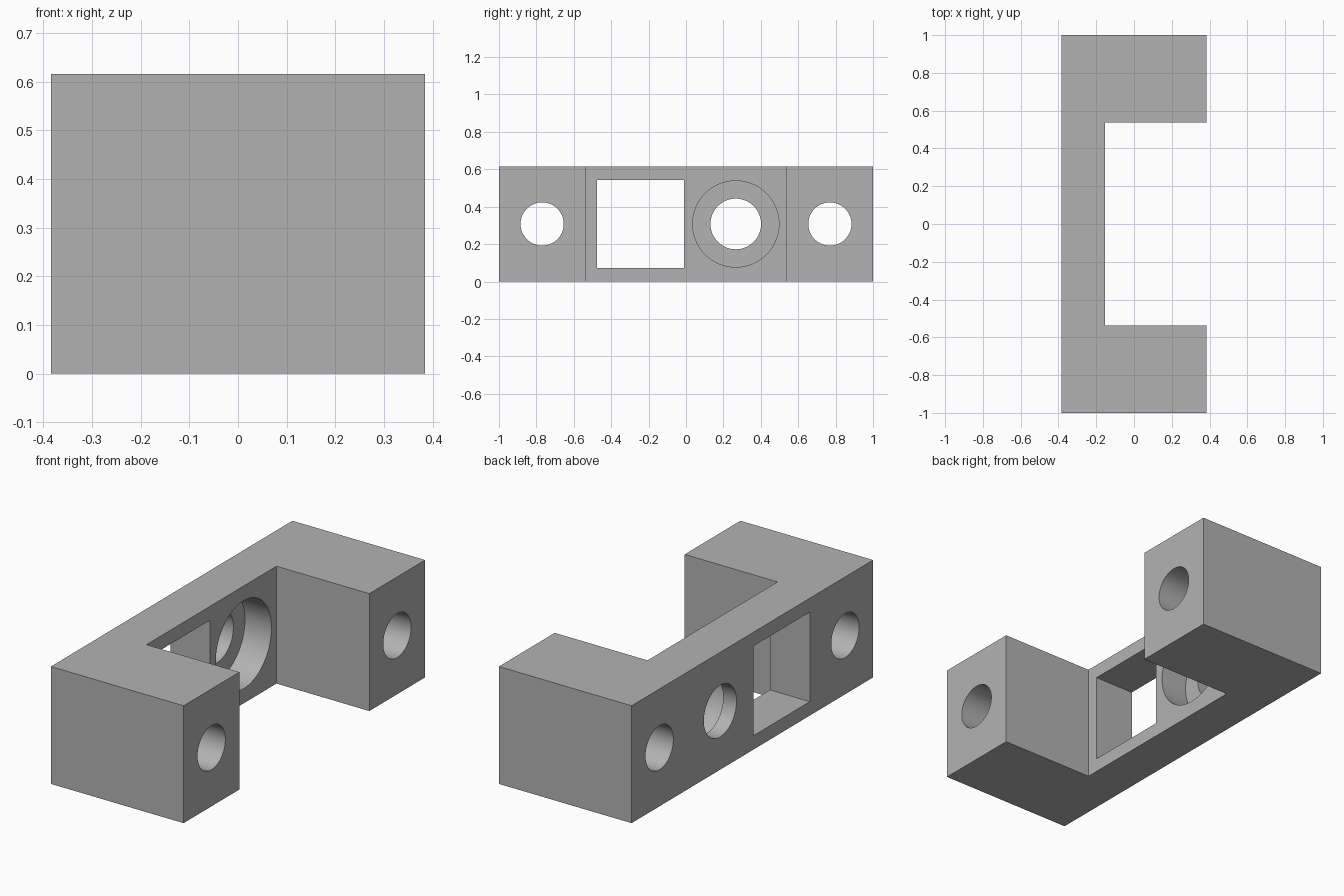
import bpy
import bmesh
import math
from mathutils import Matrix

if "Cube" in bpy.data.objects:
    bpy.data.objects.remove(bpy.data.objects["Cube"], do_unlink=True)

U = 1 / 13                      # one design unit; the bracket is 26 units long
HALF_W, HALF_L, HEIGHT = 5 * U, 13 * U, 8 * U
WALL_X = -HALF_W + 3 * U        # inner face of the thin wall
ARM_Y = 7 * U                   # inner face of the end blocks
MID_Z = HEIGHT / 2

grey = bpy.data.materials.new("plain grey")
grey.use_nodes = True
grey.diffuse_color = (0.45, 0.45, 0.45, 1)
grey.node_tree.nodes["Principled BSDF"].inputs["Base Color"].default_value = grey.diffuse_color


def finish(bm, name):
    mesh = bpy.data.meshes.new(name)
    bmesh.ops.recalc_face_normals(bm, faces=bm.faces)
    bm.to_mesh(mesh)
    bm.free()
    mesh.materials.append(grey)
    obj = bpy.data.objects.new(name, mesh)
    bpy.context.collection.objects.link(obj)
    return obj


def cylinder_cutter(name, y, radius, x0, x1):
    bm = bmesh.new()
    place = Matrix.Translation(((x0 + x1) / 2, y, MID_Z)) @ Matrix.Rotation(math.pi / 2, 4, "Y")
    bmesh.ops.create_cone(bm, cap_ends=True, segments=64, radius1=radius,
                          radius2=radius, depth=x1 - x0, matrix=place)
    return finish(bm, name)


def box_cutter(name, y, width, height, x0, x1):
    bm = bmesh.new()
    place = Matrix.Translation(((x0 + x1) / 2, y, MID_Z)) @ Matrix.Diagonal((x1 - x0, width, height, 1))
    bmesh.ops.create_cube(bm, size=1, matrix=place)
    return finish(bm, name)


# C-shaped body, extruded upwards from its plan
plan = [(-HALF_W, -HALF_L), (HALF_W, -HALF_L), (HALF_W, -ARM_Y), (WALL_X, -ARM_Y),
        (WALL_X, ARM_Y), (HALF_W, ARM_Y), (HALF_W, HALF_L), (-HALF_W, HALF_L)]
bm = bmesh.new()
base = bm.faces.new([bm.verts.new((x, y, 0)) for x, y in plan])
top = bmesh.ops.extrude_face_region(bm, geom=[base])["geom"]
bmesh.ops.translate(bm, vec=(0, 0, HEIGHT),
                    verts=[v for v in top if isinstance(v, bmesh.types.BMVert)])
body = finish(bm, "bracket_body")

# Mounting holes, stepped round hole and square window
OUT = HALF_W + 0.1
BORE_Y = 3.46 * U
cutters = [cylinder_cutter("mounting_hole", side * 10 * U, 1.5 * U, -OUT, OUT) for side in (-1, 1)]
cutters += [
    cylinder_cutter("round_hole", BORE_Y, 1.76 * U, -OUT, OUT),
    cylinder_cutter("counterbore", BORE_Y, 3 * U, WALL_X - 2 * U, OUT),
    box_cutter("square_window", -3.16 * U, 6.05 * U, 6.1 * U, -OUT, OUT),
]
bpy.ops.object.select_all(action="DESELECT")
body.select_set(True)
bpy.context.view_layer.objects.active = body
for cutter in cutters:
    cutter.hide_render = True
    cut = body.modifiers.new(cutter.name, "BOOLEAN")
    cut.operation = "DIFFERENCE"
    cut.solver = "EXACT"
    cut.object = cutter
    bpy.ops.object.modifier_apply(modifier=cut.name)
    bpy.data.objects.remove(cutter, do_unlink=True)

bpy.ops.object.shade_smooth_by_angle(angle=math.radians(30))
